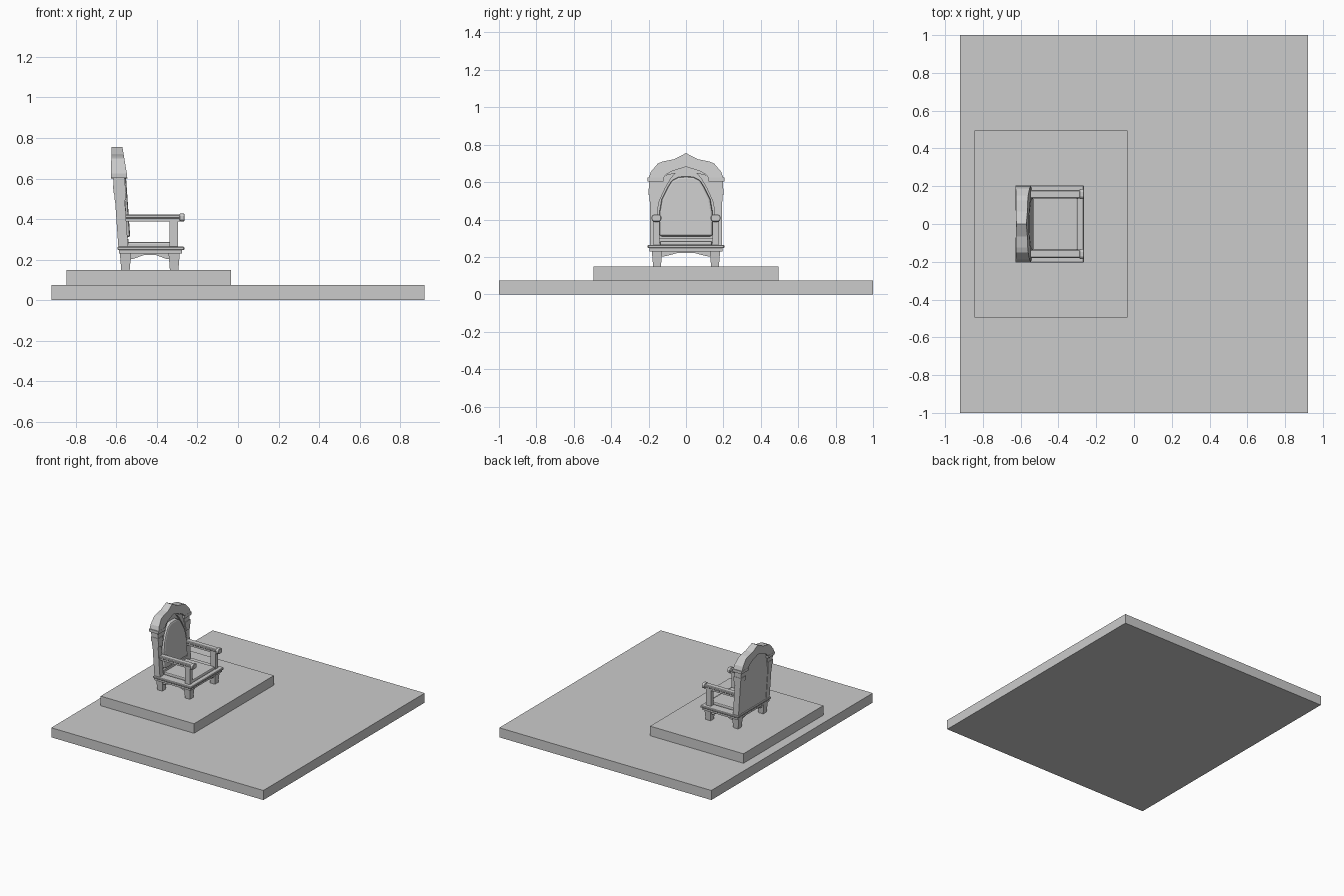
import bpy, bmesh

if "Cube" in bpy.data.objects:
    bpy.data.objects.remove(bpy.data.objects["Cube"])


def make(name, bm, bevel=0.0, segments=1):
    bmesh.ops.recalc_face_normals(bm, faces=bm.faces)
    me = bpy.data.meshes.new(name)
    bm.to_mesh(me)
    bm.free()
    ob = bpy.data.objects.new(name, me)
    bpy.context.collection.objects.link(ob)
    if bevel:
        m = ob.modifiers.new("bevel", 'BEVEL')
        m.width, m.segments, m.limit_method = bevel, segments, 'ANGLE'
    return ob


def loft(name, a, b, bevel=0.0, segments=1):
    """Solid between two matching loops of points."""
    bm = bmesh.new()
    va, vb = [bm.verts.new(p) for p in a], [bm.verts.new(p) for p in b]
    bm.faces.new(va)
    bm.faces.new(vb)
    n = len(va)
    for i in range(n):
        bm.faces.new((va[i], va[(i + 1) % n], vb[(i + 1) % n], vb[i]))
    return make(name, bm, bevel, segments)


def rect(x0, x1, y0, y1, z):
    return [(x0, y0, z), (x1, y0, z), (x1, y1, z), (x0, y1, z)]


def box(name, x0, x1, y0, y1, z0, z1, bevel=0.0, segments=1):
    return loft(name, rect(x0, x1, y0, y1, z0), rect(x0, x1, y0, y1, z1), bevel, segments)


def lean(z):
    """Backward tilt of the chair back."""
    return -0.07 * (z - 0.26)


def back_prism(name, profile, x0, x1, taper=0.0, bevel=0.0, segments=1):
    """Profile in y-z, leaning; taper thins it above z = 0.62."""
    def side(x, s):
        return [(x + lean(z) + s * taper * max(0, z - 0.62), y, z) for y, z in profile]
    return loft(name, side(x0, 1), side(x1, -1), bevel, segments)


def mirrored(half):
    """Right half of an outline, completed to the left."""
    return half + [(-y, z) for y, z in reversed(half) if y]


# Floor slab and dais
box("floor_slab", -0.92, 0.92, -1, 1, 0, 0.075)
box("dais", -0.845, -0.035, -0.495, 0.495, 0.075, 0.15)

# Seat frame in two layers and its cushion
box("seat_frame_lower", -0.587, -0.275, -0.196, 0.196, 0.23, 0.25)
box("seat_frame_upper", -0.595, -0.265, -0.205, 0.205, 0.247, 0.264, 0.004)
box("seat_cushion", -0.555, -0.298, -0.14, 0.14, 0.26, 0.286, 0.008, 2)

# Tapered legs
for x in (-0.555, -0.315):
    for y in (-0.155, 0.155):
        loft("leg", rect(x - .021, x + .021, y - .021, y + .021, 0.15),
             rect(x - .028, x + .028, y - .028, y + .028, 0.235))

# Arched aprons
arch = [(-1, .235), (-1, .2), (-.75, .205), (-.3, .222), (.3, .222), (.75, .205), (1, .2), (1, .235)]
for s in (-1, 1):
    loft("side_apron", [(-.435 + .105 * t, s * .145, z) for t, z in arch],
         [(-.435 + .105 * t, s * .172, z) for t, z in arch])
    xc = -0.435 + s * 0.12
    loft("cross_apron", [(xc - .013, .14 * t, z) for t, z in arch],
         [(xc + .013, .14 * t, z) for t, z in arch])

# Chair back plate
back_prism("back_plate", mirrored([(.185, .26), (.185, .63), (.1, .67), (0, .71)]), -0.587, -0.555)

# Padded arched back cushion
pad = mirrored([(.142, .31), (.142, .44), (.13, .51), (.1, .57), (.075, .61), (.04, .628), (0, .63)])
back_prism("back_cushion", pad, -0.57, -0.528, 0, 0.012, 2)
back_prism("back_lower_rail", mirrored([(.15, .275), (.15, .302), (0, .302)]), -0.575, -0.538)

# Crest hood over the top of the back
crest = [(.2, .622), (.188, .655), (.15, .70), (.125, .71), (.065, .722), (0, .755)]
under = [(0, .682), (-.07, .66), (-.11, .64), (-.14, .58), (-.2, .58)]
left = [(-y, z) for y, z in reversed(crest[:-1])]
back_prism("crest", crest + left + [(-.14, .6), (-.105, .642), (-.07, .66), (0, .682),
                                    (.07, .66), (.105, .642), (.14, .6)], -0.602, -0.522, 0.1)

for s in (-1, 1):
    # Side posts with stepped capitals
    def block(name, y0, y1, z0, z1, x0, x1):
        back_prism(name, [(s * y0, z0), (s * y1, z0), (s * y1, z1), (s * y0, z1)], x0, x1)
    block("back_post", .15, .193, .26, .6, -.59, -.542)
    block("capital_lower", .145, .196, .495, .53, -.592, -.536)
    block("capital_middle", .138, .2, .53, .565, -.595, -.532)
    block("capital_upper", .13, .197, .565, .605, -.592, -.535)
    block("capital_cap", .12, .205, .603, .625, -.602, -.522)
    # Spandrel between post and arched cushion
    back_prism("spandrel", [(s * .155, .44), (s * .155, .62), (s * .1, .64), (s * .055, .65),
                            (s * .08, .62), (s * .11, .57), (s * .142, .5)], -.58, -.54)
    # Armrest, its post and octagonal hand knob
    y = s * 0.158
    box("arm_post", -.338, -.296, y - .017, y + .017, .26, .395)
    box("arm_rail", -.57, -.28, y - .018, y + .018, .388, .405)
    box("armrest", -.57, -.275, y - .023, y + .023, .402, .422, .005)
    octo = [(-.026, -.01), (-.014, -.02), (.014, -.02), (.026, -.01),
            (.026, .01), (.014, .02), (-.014, .02), (-.026, .01)]
    loft("hand_knob", [(-.288, y + a, .408 + b) for a, b in octo],
         [(-.264, y + a, .408 + b) for a, b in octo], 0.003)
